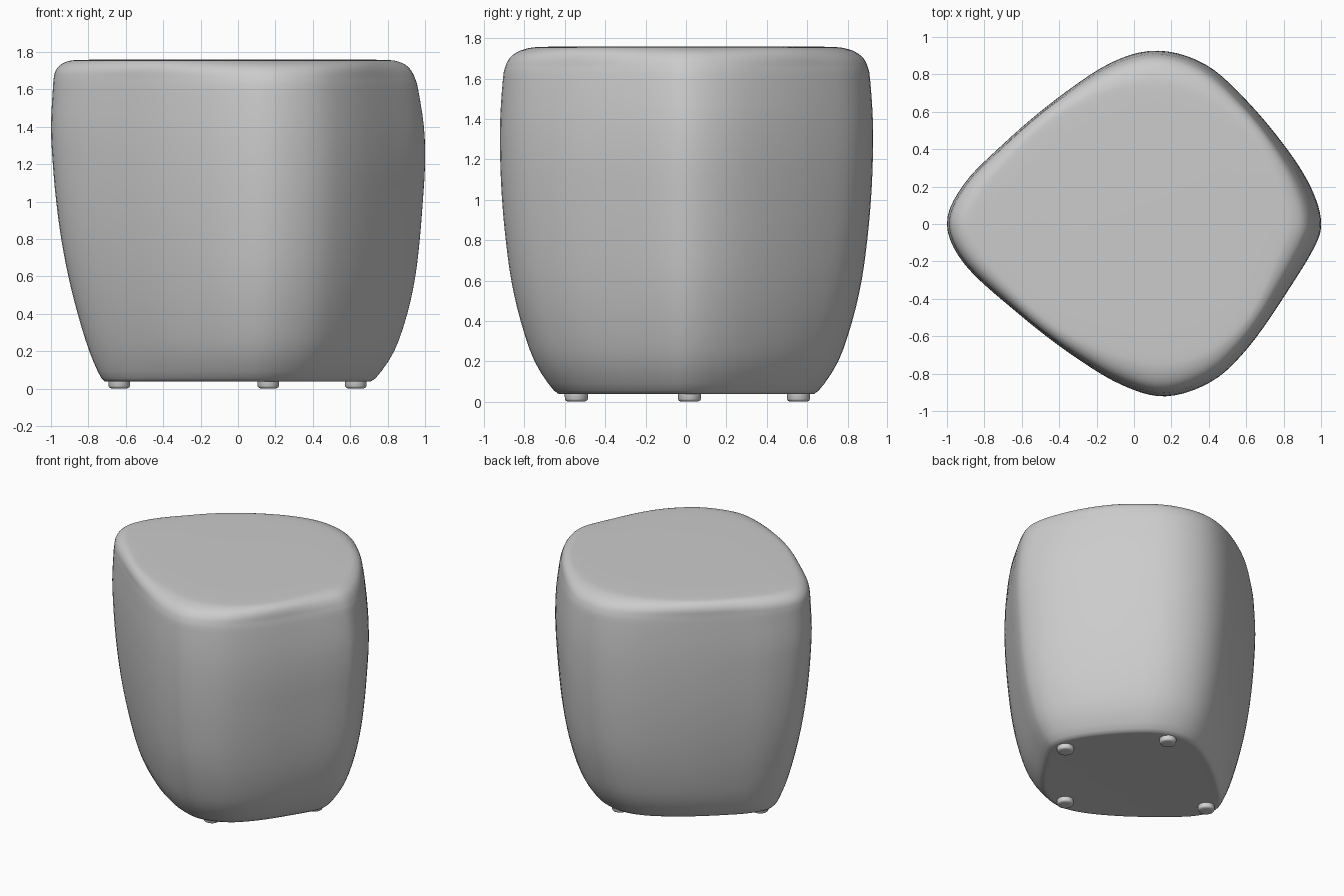
import bpy
import bmesh
from mathutils import Vector

default_cube = bpy.data.objects.get("Cube")
if default_cube:
    bpy.data.objects.remove(default_cube, do_unlink=True)


def make_material(name, colour):
    material = bpy.data.materials.new(name)
    material.use_nodes = True
    material.diffuse_color = colour
    shader = material.node_tree.nodes["Principled BSDF"]
    shader.inputs["Base Color"].default_value = colour
    shader.inputs["Roughness"].default_value = 0.8
    return material


def smooth_curve(points, steps, closed):
    """Sample a Catmull-Rom curve through the given points."""
    points = [Vector(p) for p in points]
    count = len(points)

    def pick(index):
        return points[index % count] if closed else points[max(0, min(index, count - 1))]

    samples = []
    for i in range(count if closed else count - 1):
        before, start, end, after = (pick(i + k) for k in (-1, 0, 1, 2))
        for step in range(steps):
            t = step / steps
            tangent_in, tangent_out = (end - before) / 2, (after - start) / 2
            samples.append(start * (2 * t**3 - 3 * t**2 + 1)
                           + tangent_in * (t**3 - 2 * t**2 + t)
                           + end * (3 * t**2 - 2 * t**3)
                           + tangent_out * (t**3 - t**2))
    if not closed:
        samples.append(points[-1])
    return samples


def loft(name, rings, material):
    """Skin a stack of equal rings and cap both ends."""
    mesh_builder = bmesh.new()
    loops = [[mesh_builder.verts.new(p) for p in ring] for ring in rings]
    size = len(loops[0])
    for lower, upper in zip(loops, loops[1:]):
        for i in range(size):
            j = (i + 1) % size
            mesh_builder.faces.new((lower[i], lower[j], upper[j], upper[i]))
    mesh_builder.faces.new(list(reversed(loops[0])))
    mesh_builder.faces.new(loops[-1])
    bmesh.ops.recalc_face_normals(mesh_builder, faces=mesh_builder.faces)
    mesh = bpy.data.meshes.new(name)
    mesh_builder.to_mesh(mesh)
    mesh_builder.free()
    mesh.materials.append(material)
    part = bpy.data.objects.new(name, mesh)
    bpy.context.collection.objects.link(part)
    return part


def shade(part):
    bpy.ops.object.select_all(action="DESELECT")
    part.select_set(True)
    bpy.context.view_layer.objects.active = part
    bpy.ops.object.shade_smooth_by_angle(angle=0.7)


upholstery = make_material("grey upholstery", (0.6, 0.6, 0.6, 1))
foot_plastic = make_material("light grey plastic", (0.66, 0.65, 0.66, 1))

# Widest outline of the cushion, a soft uneven diamond
outline = smooth_curve([
    (1, 0), (.96, .16), (.84, .36), (.6, .65), (.38, .85),
    (.13, .925), (-.12, .86), (-.42, .655), (-.7, .42), (-.91, .21),
    (-1, 0), (-.9, -.22), (-.62, -.47), (-.32, -.7), (-.06, -.86),
    (.17, -.92), (.41, -.84), (.6, -.66), (.82, -.35), (.96, -.13),
], 5, True)

# Side profile: height, reach to left, reach to right, depth, side fullness
profile = smooth_curve([
    (.038, .68, .69, .655, .02), (.055, .735, .73, .71, .02),
    (.2, .835, .795, .815, .02), (.4, .905, .857, .89, .015),
    (.6, .948, .907, .94, .01), (.8, .972, .945, .97, .01),
    (1, .988, .972, .99, .01), (1.2, 1, .99, 1, .01),
    (1.4, .994, 1, 1, .01), (1.6, .963, .99, .985, .015),
    (1.66, .946, .985, .972, .02), (1.7, .926, .975, .95, .035),
    (1.73, .897, .95, .91, .055), (1.75, .85, .91, .85, .08),
    (1.757, .79, .85, .77, .1), (1.76, .6, .65, .55, .1),
], 3, False)


def body_point(p, height, left, right, depth, fullness):
    """Scale an outline point, swelling the sides between the corners."""
    x = p.x - 0.14
    side = (2 * x * p.y / (x * x + p.y * p.y)) ** 2
    swell = 1 + fullness * side
    return (p.x * (left if p.x > 0 else right) * swell, p.y * depth * swell, height)


body_rings = [[body_point(p, *row) for p in outline] for row in profile]
shade(loft("pouf_body", body_rings, upholstery))

# Four small round glides under the body
circle = smooth_curve([(1, 0), (0, 1), (-1, 0), (0, -1)], 8, True)
circle = [p.normalized() for p in circle]
foot_profile = ((.03, 0), (.045, .002), (.053, .006), (.057, .013), (.058, .05))
feet = {
    "right_foot": (-.635, .017),
    "left_foot": (.63, .017),
    "front_foot": (.162, -.543),
    "back_foot": (.162, .557),
}
for name, (x, y) in feet.items():
    foot_rings = [[(x + p.x * radius, y + p.y * radius, height) for p in circle]
                  for radius, height in foot_profile]
    shade(loft(name, foot_rings, foot_plastic))
